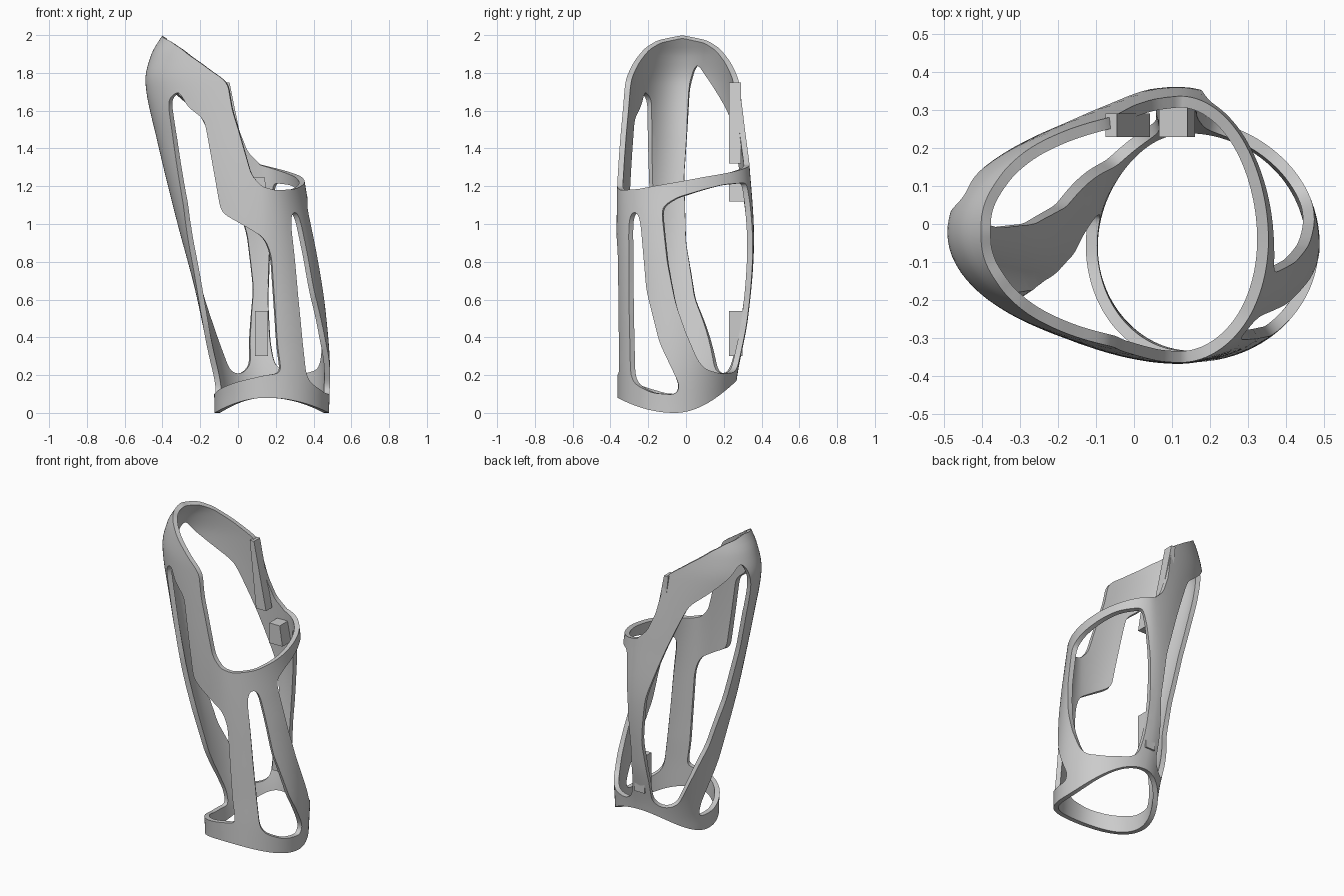
import bpy, bmesh, math
from mathutils import Vector, kdtree
from mathutils.geometry import delaunay_2d_cdt

if "Cube" in bpy.data.objects:
    bpy.data.objects.remove(bpy.data.objects["Cube"])

PI, K, STEP = math.pi, 0.38, 0.025      # K scales angle to roughly arc length

# Cross-section limits by height: left, right, front, back, centre x and y
LEFT = [(0, -.125), (.12, -.128), (.3, -.155), (.65, -.227), (1.02, -.325), (1.45, -.43), (1.75, -.49), (1.9, -.458), (2, -.4)]
RIGHT = [(0, .482), (.25, .487), (.5, .468), (.8, .43), (1, .395), (1.2, .357), (1.4, .33), (2, .3)]
FRONT = [(0, -.362), (.6, -.366), (1.2, -.364), (1.75, -.335), (2, -.31)]
BACK = [(0, .25), (.2, .272), (.5, .328), (.9, .36), (1.3, .337), (1.75, .295), (2, .27)]
CX = [(0, .16), (.2, .14), (.4, .12), (2, .12)]
CY = [(0, -.06), (1, -.03), (2, -.02)]


def curve(tab, z):
    """Smooth interpolation of a (height, value) table."""
    z = min(max(z, 0), 2)
    i = next(j for j in range(len(tab) - 1) if z <= tab[j + 1][0])

    def slope(j):
        a, b = tab[max(j - 1, 0)], tab[min(j + 1, len(tab) - 1)]
        return (b[1] - a[1]) / (b[0] - a[0])
    (z0, v0), (z1, v1) = tab[i], tab[i + 1]
    h = z1 - z0
    s = (z - z0) / h
    return ((2 * s**3 - 3 * s**2 + 1) * v0 + (s**3 - 2 * s**2 + s) * h * slope(i)
            + (3 * s**2 - 2 * s**3) * v1 + (s**3 - s**2) * h * slope(i + 1))


def surface(t, z):
    cx, cy = curve(CX, z), curve(CY, z)
    c, s = math.cos(t), math.sin(t)
    x = cx + c * (curve(RIGHT, z) - cx if c > 0 else cx - curve(LEFT, z))
    y = cy + s * (curve(BACK, z) - cy if s > 0 else cy - curve(FRONT, z))
    return x, y, z


def on(side, v, z):
    """Point seen in a side view (F, B: x and z; L, R: y and z) as flat (angle, z)."""
    cx, cy = curve(CX, z), curve(CY, z)
    if side in "FB":
        r = curve(RIGHT, z) - cx if v > cx else cx - curve(LEFT, z)
        a = math.acos(max(-1, min(1, (v - cx) / r)))
        t = -a if side == "F" else (a if v > cx else a - 2 * PI)
    else:
        r = curve(BACK, z) - cy if v > cy else cy - curve(FRONT, z)
        a = math.asin(max(-1, min(1, (v - cy) / r)))
        t = a if side == "R" else -PI - a
    return Vector((t * K, z))


def path(pts, closed, rounds):
    """Resample a polyline evenly and round its corners."""
    out = []
    n = len(pts)
    for i in range(n if closed else n - 1):
        a, b = pts[i], pts[(i + 1) % n]
        m = max(1, round((b - a).length / 0.018))
        out += [a.lerp(b, j / m) for j in range(m)]
    if not closed:
        out.append(pts[-1])
    for _ in range(rounds):
        n = len(out)
        out = [p if not closed and i in (0, n - 1) else
               (out[i - 1] + 2 * p + out[(i + 1) % n]) / 4 for i, p in enumerate(out)]
    return out


def pts(text):
    return [on(w[0], *map(float, w[1:].split(","))) for w in text.split()]


# Upper rim, from the back seam round the left, front and right
seam0, seam1, seam_z = -1.5 * PI * K, 0.5 * PI * K, 1.315
rim = path([Vector((seam0, seam_z))] + pts(
    "B.05,1.38 B0,1.5 B-.035,1.66 B-.055,1.75 B-.08,1.77 B-.2,1.855 B-.3,1.93 B-.36,1.972 L-.02,2 "
    "F-.36,1.972 F-.3,1.93 F-.2,1.855 F-.08,1.77 F-.055,1.75 F-.03,1.6 F.03,1.4 F.07,1.26 F.12,1.2 "
    "F.2,1.178 F.3,1.185 R-.03,1.225 R.1,1.25 B.22,1.29") + [Vector((seam1, seam_z))], False, 3)

# Arched lower edge
n = 120
lower = []
for i in range(n + 1):
    t = -1.5 * PI + 2 * PI * i / n
    s = math.sin(t)
    lower.append(Vector((t * K, s * s * (.17 if s > 0 else .08))))
zs = [.17 + (seam_z - .17) * i / 45 for i in range(1, 45)]
outline = (lower + [Vector((seam1, z)) for z in zs] + rim[::-1]
           + [Vector((seam0, z)) for z in reversed(zs)])

# Four windows between the struts
windows = [path(pts(w), True, 5) for w in (
    "R-.13,1.09 R-.05,1.14 R.1,1.185 R.2,1.21 B.2,1.22 B.185,1.1 B.17,.87 B.16,.6 B.17,.4 B.195,.25 "
    "B.25,.215 R.19,.205 R.1,.23 R.06,.28 R0,.42 R-.06,.6 R-.1,.8 R-.125,1.03",
    "F.28,1 F.285,1.065 R-.255,1.065 R-.24,1 R-.21,.65 R-.14,.37 R-.03,.14 R-.05,.095 R-.18,.105 "
    "F.385,.155 F.36,.2 F.32,.6",
    "L-.205,1.66 F-.31,1.71 F-.27,1.62 F-.18,1.56 F-.09,1.06 F.035,.99 F.15,.91 F.178,.83 F.2,.5 "
    "F.23,.21 F.15,.2 F0,.165 L-.1,.1 L.035,.1 L.03,.19 L-.08,.47 L-.14,.75 L-.19,1.1",
    "L.02,1.72 L.05,1.83 L.08,1.86 L.11,1.81 B-.2,1.58 B-.08,1.3 B0,1.08 B.045,.95 B.08,.65 "
    "B.06,.25 B.02,.21 L.21,.2 L.17,.22 L.05,.6 L0,.9 L-.01,1.25")]

# Triangulate the flat pattern
loops = [outline] + windows
verts, edges = [], []
for lp in loops:
    k = len(verts)
    verts += lp
    edges += [(k + i, k + (i + 1) % len(lp)) for i in range(len(lp))]
tree = kdtree.KDTree(len(verts))
for i, p in enumerate(verts):
    tree.insert((p.x, p.y, 0), i)
tree.balance()
for i in range(1, int((seam1 - seam0) / STEP)):
    for j in range(1, int(2 / STEP)):
        p = Vector((seam0 + i * STEP, j * STEP))
        if tree.find((p.x, p.y, 0))[2] > STEP * .6:
            verts.append(p)
flat, _, tris, *_ = delaunay_2d_cdt(verts, edges, [], 0, 1e-6)


def inside(p):
    odd = False
    for lp in loops:
        a = lp[-1]
        for b in lp:
            if (a.y > p.y) != (b.y > p.y) and p.x < a.x + (b.x - a.x) * (p.y - a.y) / (b.y - a.y):
                odd = not odd
            a = b
    return odd


def make(name, vs, fs):
    me = bpy.data.meshes.new(name)
    me.from_pydata(vs, [], fs)
    ob = bpy.data.objects.new(name, me)
    bpy.context.collection.objects.link(ob)
    return ob


# Wrap the pattern round the body, close the back seam and thicken it
keep = [f for f in tris if inside(sum((flat[i] for i in f), Vector((0, 0))) / len(f))]
shell = make("open_frame_shell", [surface(p.x / K, p.y) for p in flat], keep)
bm = bmesh.new()
bm.from_mesh(shell.data)
bmesh.ops.delete(bm, geom=[v for v in bm.verts if not v.link_faces], context='VERTS')
bmesh.ops.remove_doubles(bm, verts=bm.verts, dist=0.0008)
bm.to_mesh(shell.data)
bm.free()
mod = shell.modifiers.new("wall", 'SOLIDIFY')
mod.thickness, mod.offset = 0.03, -1
bpy.context.view_layer.objects.active = shell
shell.select_set(True)
bpy.ops.object.modifier_apply(modifier="wall")
bpy.ops.object.shade_smooth_by_angle(angle=math.radians(40))


def block(name, x_low, x_high, y, z):
    """Mounting block whose x range can shift between bottom and top."""
    vs = [(x, yy, zz) for zz, xs in zip(z, (x_low, x_high))
          for x, yy in ((xs[0], y[0]), (xs[1], y[0]), (xs[1], y[1]), (xs[0], y[1]))]
    make(name, vs, [(3, 2, 1, 0), (4, 5, 6, 7)] + [(i, (i + 1) % 4, (i + 1) % 4 + 4, i + 4) for i in range(4)])


block("upper_mount_block", (-.03, .042), (-.075, -.045), (.228, .29), (1.32, 1.75))
block("middle_mount_block", (.065, .16), (.065, .14), (.228, .315), (1.12, 1.25))
block("lower_mount_block", (.09, .16), (.09, .16), (.228, .3), (.3, .54))
